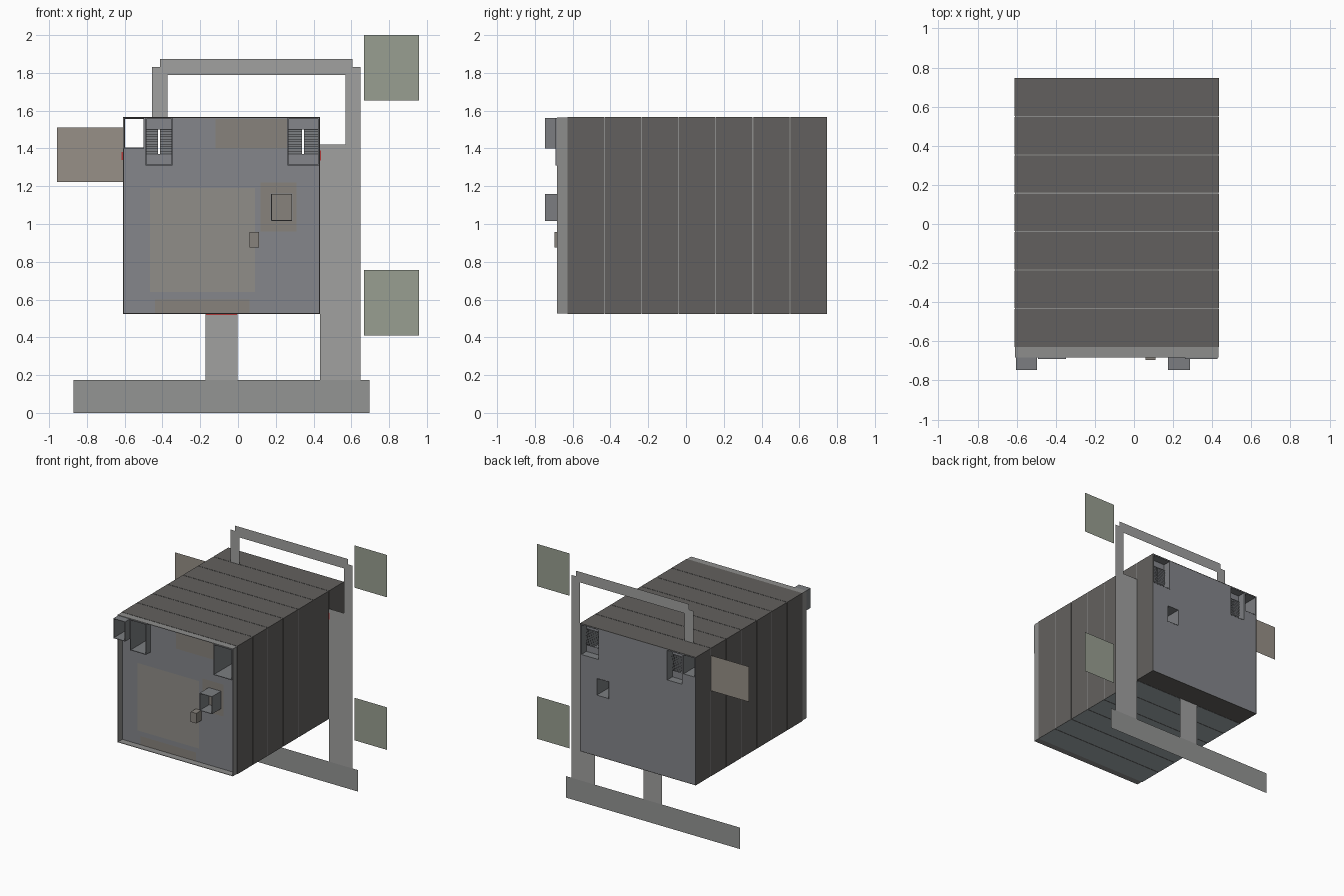
import bpy

if "Cube" in bpy.data.objects:
    bpy.data.objects.remove(bpy.data.objects["Cube"])

X0, X1, Z0, Z1 = -0.61, 0.434, 0.523, 1.567    # cabin cross-section
YF, YP, YB = -0.683, -0.628, 0.746             # lip, front panel, back
YS = 0.552                                     # plane of the flat frame


def mat(name, c):
    m = bpy.data.materials.new(name)
    m.diffuse_color = (*c, 1)
    m.use_nodes = True
    m.node_tree.nodes["Principled BSDF"].inputs["Base Color"].default_value = m.diffuse_color
    return m


DARK = mat("dark_cladding", (0.124, 0.118, 0.112))
BLUE = mat("blue_grey", (0.232, 0.24, 0.258))
DUCT = mat("duct_blue_grey", (0.2, 0.208, 0.22))
FLOOR = mat("floor_blue_grey", (0.37, 0.42, 0.44))
SHELL = mat("shell_grey", (0.27, 0.27, 0.265))
GREY = mat("frame_grey", (0.355, 0.355, 0.35))
BASE = mat("base_grey", (0.295, 0.3, 0.295))
DOOR = mat("door_grey", (0.28, 0.27, 0.248))
BROWN = mat("brown_grey", (0.245, 0.225, 0.2))
CARD = mat("card_brown", (0.31, 0.28, 0.245))
GREEN = mat("green_grey", (0.315, 0.345, 0.285))
RED = mat("red", (0.45, 0.04, 0.04))


def mesh(name, verts, faces, m):
    me = bpy.data.meshes.new(name)
    me.from_pydata(verts, [], faces)
    me.materials.append(m)
    ob = bpy.data.objects.new(name, me)
    bpy.context.collection.objects.link(ob)
    return ob


def sheet(name, pts, y, m):
    """Flat polygon in an xz plane, facing the front."""
    return mesh(name, [(x, y, z) for x, z in pts], [list(range(len(pts)))], m)


def rect(name, x0, x1, z0, z1, y, m):
    return sheet(name, [(x0, z0), (x1, z0), (x1, z1), (x0, z1)], y, m)


def box(name, x0, x1, y0, y1, z0, z1, m):
    v = [(x, y, z) for y in (y0, y1) for x, z in ((x0, z0), (x1, z0), (x1, z1), (x0, z1))]
    f = [(0, 1, 2, 3), (7, 6, 5, 4)] + [(i, i + 4, (i + 1) % 4 + 4, (i + 1) % 4) for i in range(4)]
    return mesh(name, v, f, m)


def ring(name, x0, x1, z0, z1, y0, y1, t, m):
    """Open rectangular tube along y with wall thickness t."""
    v = []
    for y in (y0, y1):
        for k in (0, t):
            v += [(x0 + k, y, z0 + k), (x1 - k, y, z0 + k), (x1 - k, y, z1 - k), (x0 + k, y, z1 - k)]
    f = []
    for i in range(4):
        j = (i + 1) % 4
        f += [(i, j, j + 4, i + 4), (8 + i, 12 + i, 12 + j, 8 + j),
              (i, 8 + i, 8 + j, j), (4 + i, 4 + j, 12 + j, 12 + i)]
    return mesh(name, v, f, m)


def holed_panel(name, y, holes, m, flip):
    """Sheet across the cabin, leaving rectangular openings."""
    e = 0.004
    xs = sorted({X0 + e, X1 - e} | {h[k] for h in holes for k in (0, 1)})
    zs = sorted({Z0 + e, Z1 - e} | {h[k] for h in holes for k in (2, 3)})
    v = [(x, y, z) for z in zs for x in xs]
    n, f = len(xs), []
    for a in range(len(zs) - 1):
        for b in range(n - 1):
            cx, cz = (xs[b] + xs[b + 1]) / 2, (zs[a] + zs[a + 1]) / 2
            if any(h[0] < cx < h[1] and h[2] < cz < h[3] for h in holes):
                continue
            q = [a * n + b, a * n + b + 1, (a + 1) * n + b + 1, (a + 1) * n + b]
            f.append(q[::-1] if flip else q)
    return mesh(name, v, f, m)


# Cabin: light inner shell with front lip, seven dark cladding bands, floor plates
ring("cabin_shell", X0 + .002, X1 - .002, Z0 + .002, Z1 - .002, YF, YB - .002, .004, SHELL)
step = (YB - YP) / 7
for i in range(7):
    ya = YP + i * step + (.003 if i else 0)
    yb = YP + (i + 1) * step - (.003 if i < 6 else 0)
    ring(f"cladding_band_{i + 1}", X0, X1, Z0, Z1, ya, yb, .002, DARK)
    if i < 6:
        z = Z0 - .001
        mesh(f"floor_plate_{i + 1}", [(X0, ya, z), (X0, yb, z), (X1, yb, z), (X1, ya, z)],
             [(0, 1, 2, 3)], FLOOR)

# Openings that run through front and back
corner = (-0.603, -0.497, 1.4, 1.561)
vents = [(-0.49, -0.348, 1.31, 1.561), (0.262, 0.428, 1.31, 1.561)]
window = (0.175, 0.287, 1.017, 1.16)
holes = [corner, window] + vents
holed_panel("front_panel", YP, holes, BLUE, False)
holed_panel("back_panel", YB - .001, holes, BLUE, True)
ring("corner_duct", *corner, -0.746, YB, .004, DUCT)
ring("window_duct", *window, -0.746, YB, .004, DUCT)
rect("window_pane", *window, YP, BROWN)

# Vents with two columns of slats and an open slit between
for k, (a, b, c, d) in enumerate(vents):
    ring(f"vent_duct_{k + 1}", a, b, c, d, -0.69, YB, .005, DUCT)
    ys, mid = 0.68, (a + b) / 2
    rect(f"vent_lower_plate_{k + 1}", a, b, c, 1.37, ys, BLUE)
    rect(f"vent_upper_plate_{k + 1}", a, b, 1.5, d, ys, BLUE)
    for s in range(10):
        z = 1.37 + s * .013
        for side, (p, q) in enumerate(((a, mid - .005), (mid + .005, b))):
            mesh(f"vent_slat_{k + 1}_{s + 1}_{side + 1}",
                 [(p, ys - .01, z), (q, ys - .01, z), (q, ys + .01, z + .013), (p, ys + .01, z + .013)],
                 [(0, 1, 2, 3)], DUCT)

# Front details
box("door_latch", 0.06, 0.11, -0.695, YP, 0.875, 0.957, BROWN)
rect("door", -0.465, 0.09, 0.64, 1.19, YP - .002, DOOR)
for nm, r in (("upper_plate", (-0.12, 0.26, 1.4, 1.555)), ("lower_plate", (-0.44, 0.06, 0.53, 0.6))):
    rect(nm, *r, YP - .002, BROWN)
for nm, r in (("left", (0.12, 0.173, 0.96, 1.22)), ("right", (0.289, 0.31, 0.96, 1.22)),
              ("top", (0.173, 0.289, 1.162, 1.22)), ("bottom", (0.173, 0.289, 0.96, 1.015))):
    rect("window_surround_" + nm, *r, YP - .002, BROWN)

# Flat support frame
rect("base_beam", -0.872, 0.696, 0, 0.175, YS, BASE)
rect("middle_post", -0.172, -0.002, 0.175, Z0, YS, GREY)
sheet("right_post", [(0.435, 0.175), (0.649, 0.175), (0.649, 1.83), (0.568, 1.83),
                     (0.568, 1.422), (0.435, 1.422)], YS, GREY)
rect("left_upper_post", -0.455, -0.374, Z1, 1.83, YS, GREY)
rect("top_bar", -0.412, 0.607, 1.788, 1.874, YS - .002, GREY)

# Flat side cards
rect("right_upper_card", 0.667, 0.957, 1.655, 2.0, YS, GREEN)
rect("right_lower_card", 0.667, 0.957, 0.41, 0.757, YS, GREEN)
rect("left_card", -0.957, X0, 1.222, 1.51, YS, CARD)

# Red connection tabs
rect("left_tab", X0 - .006, X0, 1.34, 1.38, YS - .002, RED)
rect("right_tab", X1, X1 + .006, 1.335, 1.39, YS - .002, RED)
rect("bottom_tab", -0.17, -0.004, Z0 - .005, Z0, YS - .002, RED)
